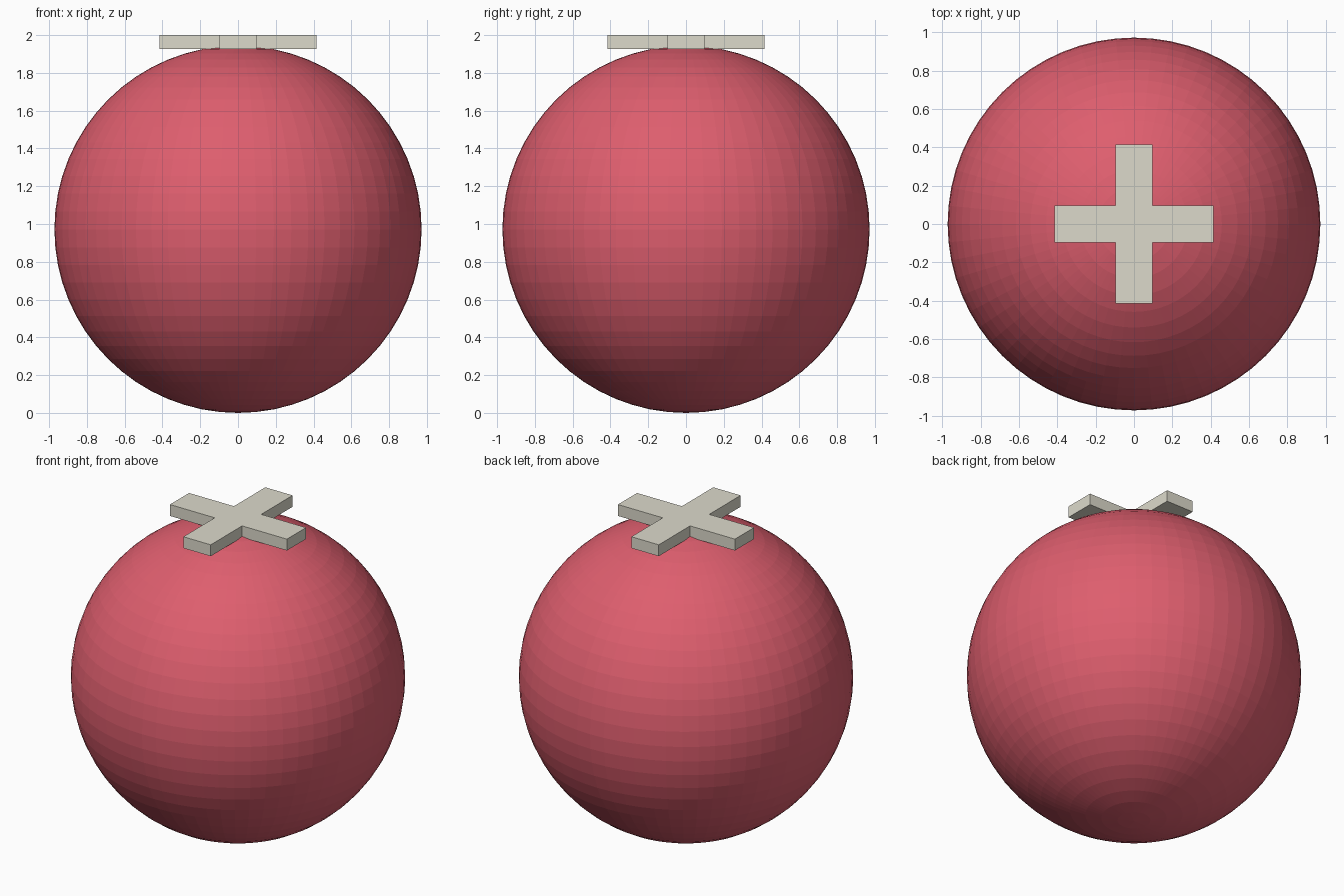
import bpy
import bmesh
from mathutils import Matrix

RADIUS = 0.972
ARM_LENGTH, ARM_HALF_WIDTH = 0.415, 0.097
CROSS_BOTTOM, CROSS_TOP = 1.927, 2.0

cube = bpy.data.objects.get("Cube")
if cube:
    bpy.data.objects.remove(cube, do_unlink=True)


def make_material(name, rgb):
    mat = bpy.data.materials.new(name)
    mat.use_nodes = True
    color = (*rgb, 1.0)
    mat.diffuse_color = color
    mat.node_tree.nodes["Principled BSDF"].inputs["Base Color"].default_value = color
    return mat


def add_object(name, bm, mat):
    bmesh.ops.recalc_face_normals(bm, faces=bm.faces)
    mesh = bpy.data.meshes.new(name)
    bm.to_mesh(mesh)
    bm.free()
    mesh.materials.append(mat)
    obj = bpy.data.objects.new(name, mesh)
    bpy.context.collection.objects.link(obj)
    return obj


red = make_material("soft red", (0.73, 0.112, 0.156))
cream = make_material("warm cream", (0.72, 0.70, 0.60))

# Round body, finely faceted
bm = bmesh.new()
bmesh.ops.create_uvsphere(bm, u_segments=64, v_segments=32, radius=RADIUS,
                          matrix=Matrix.Translation((0, 0, RADIUS)))
add_object("ball_body", bm, red)

# Flat cross on top: one arm corner set turned four times, then extruded
bm = bmesh.new()
outline = []
for turn in range(4):
    x, y = ARM_LENGTH, ARM_HALF_WIDTH
    for px, py in ((x, -y), (x, y), (y, y)):
        for _ in range(turn):
            px, py = -py, px
        outline.append(bm.verts.new((px, py, CROSS_BOTTOM)))
base = bm.faces.new(outline)
top = bmesh.ops.extrude_face_region(bm, geom=[base], use_keep_orig=True)
top_verts = [v for v in top["geom"] if isinstance(v, bmesh.types.BMVert)]
bmesh.ops.translate(bm, verts=top_verts, vec=(0, 0, CROSS_TOP - CROSS_BOTTOM))
add_object("top_cross", bm, cream)
